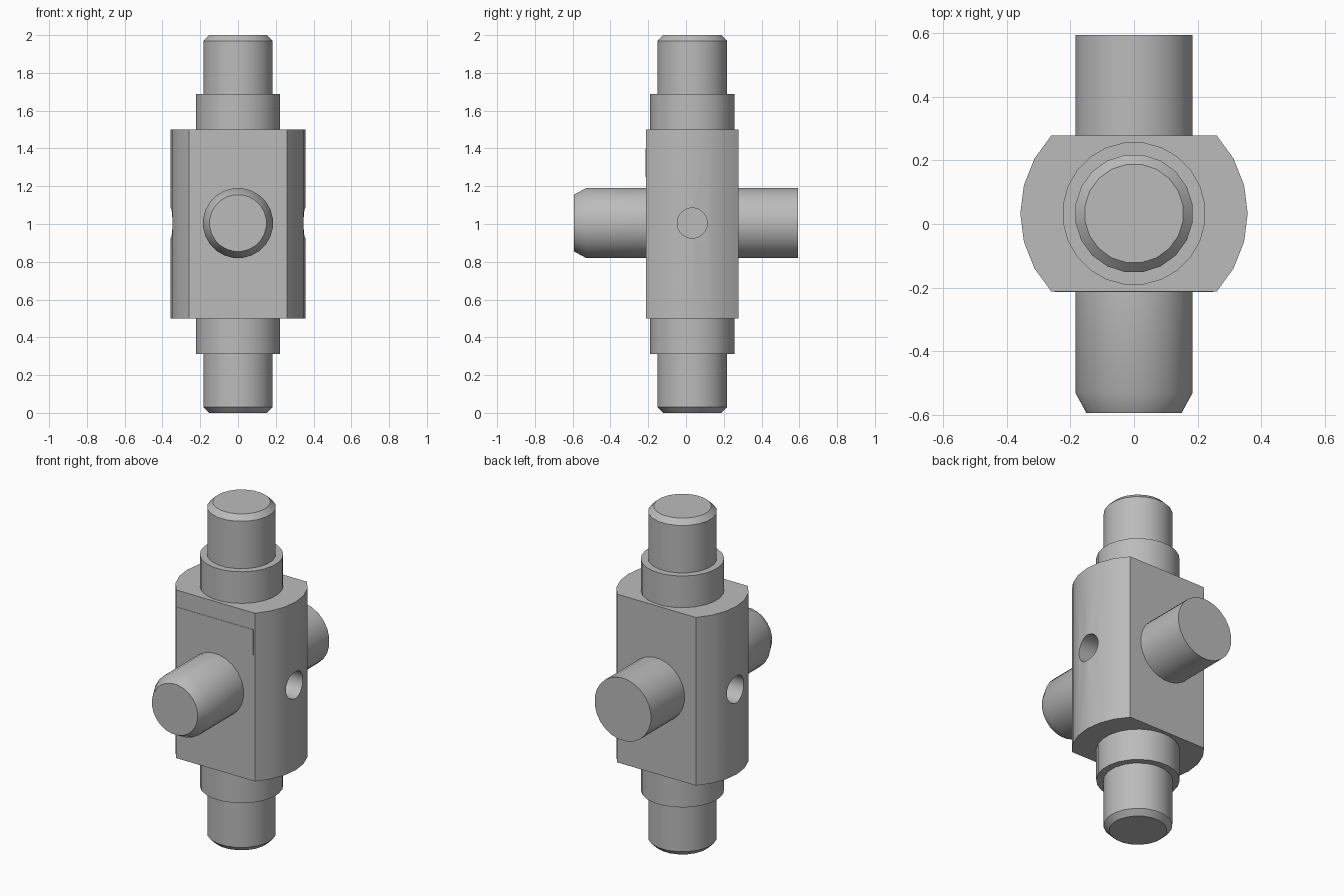
import bpy, bmesh
from math import radians, sin, cos, pi, hypot, atan2
from mathutils import Matrix, Vector

old = bpy.data.objects.get("Cube")
if old:
    bpy.data.objects.remove(old, do_unlink=True)

CY, CZ = 0.033, 1.0        # main axis offset and mid height
GREY = (0.5, 0.5, 0.5, 1)
steel = bpy.data.materials.new("steel grey")
steel.use_nodes = True
steel.diffuse_color = GREY
steel.node_tree.nodes["Principled BSDF"].inputs["Base Color"].default_value = GREY


def finish(bm, name, smooth=True):
    bmesh.ops.recalc_face_normals(bm, faces=bm.faces)
    mesh = bpy.data.meshes.new(name)
    bm.to_mesh(mesh)
    bm.free()
    mesh.materials.append(steel)
    ob = bpy.data.objects.new(name, mesh)
    bpy.context.collection.objects.link(ob)
    if smooth:
        shade(ob)
    return ob


def shade(ob):
    bpy.ops.object.select_all(action='DESELECT')
    ob.select_set(True)
    bpy.context.view_layer.objects.active = ob
    bpy.ops.object.shade_smooth_by_angle(angle=radians(30))


def turned(name, stations, matrix, sides):
    """Solid of revolution from (radius, height) stations along local z."""
    bm = bmesh.new()
    rings = []
    for r, h in stations:
        angles = [2 * pi * (i + 0.5) / sides for i in range(sides)]
        rings.append([bm.verts.new(matrix @ Vector((r * cos(a), r * sin(a), h)))
                      for a in angles])
    for low, high in zip(rings, rings[1:]):
        for i in range(sides):
            j = (i + 1) % sides
            bm.faces.new((low[i], low[j], high[j], high[i]))
    bm.faces.new(rings[0])
    bm.faces.new(rings[-1])
    return finish(bm, name)


# Body: block with two flat faces and rounded flanks
half_flat, half_depth, steps = 0.26, 0.245, 6
radius = hypot(half_flat, half_depth)
edge = atan2(half_depth, half_flat)
arc = [-edge + 2 * edge * i / steps for i in range(steps + 1)]
bm = bmesh.new()
outline = [bm.verts.new((radius * cos(a + turn), CY + radius * sin(a + turn), 0.5))
           for turn in (0, pi) for a in arc]
base = bm.faces.new(outline)
top = bmesh.ops.extrude_face_region(bm, geom=[base])["geom"]
bmesh.ops.translate(bm, vec=(0, 0, 1),
                    verts=[v for v in top if isinstance(v, bmesh.types.BMVert)])
body = finish(bm, "body", smooth=False)

# Blind holes in both flanks
for side in (-1, 1):
    place = Matrix.Translation((side * 0.3, CY, CZ + 0.005)) @ Matrix.Rotation(pi / 2, 4, 'Y')
    cutter = turned("hole_cutter", [(0.08, -0.12), (0.08, 0.12)], place, 24)
    cutter.hide_render = True
    cut = body.modifiers.new("hole", 'BOOLEAN')
    cut.operation = 'DIFFERENCE'
    cut.solver = 'EXACT'
    cut.object = cutter
    bpy.context.view_layer.objects.active = body
    bpy.ops.object.modifier_apply(modifier=cut.name)
    bpy.data.objects.remove(cutter, do_unlink=True)
shade(body)

# Collars and chamfered pins, above and below
for name, flip in (("upper", 1), ("lower", -1)):
    place = Matrix.Translation((0, CY, CZ)) @ Matrix.Diagonal((1, 1, flip, 1))
    turned(name + "_collar", [(0.225, 0.48), (0.225, 0.688)], place, 24)
    turned(name + "_pin", [(0.186, 0.6), (0.186, 0.97), (0.156, 1.0)], place, 20)

# Cross arm along y, chamfered at the front end
place = Matrix.Translation((0, 0, CZ + 0.005)) @ Matrix.Rotation(pi / 2, 4, 'X')
for name, stations in (
        ("front_arm", [(0.186, 0.2), (0.186, 0.53), (0.151, 0.594)]),
        ("back_arm", [(0.186, -0.594), (0.186, -0.26)])):
    turned(name, stations, place, 24)

# Thin blank plate on the front face
bm = bmesh.new()
bmesh.ops.create_cube(bm, size=1, matrix=Matrix.Translation((0, CY - half_depth, 1.325))
                      @ Matrix.Diagonal((0.5, 0.004, 0.15, 1)))
finish(bm, "front_plate", smooth=False)
